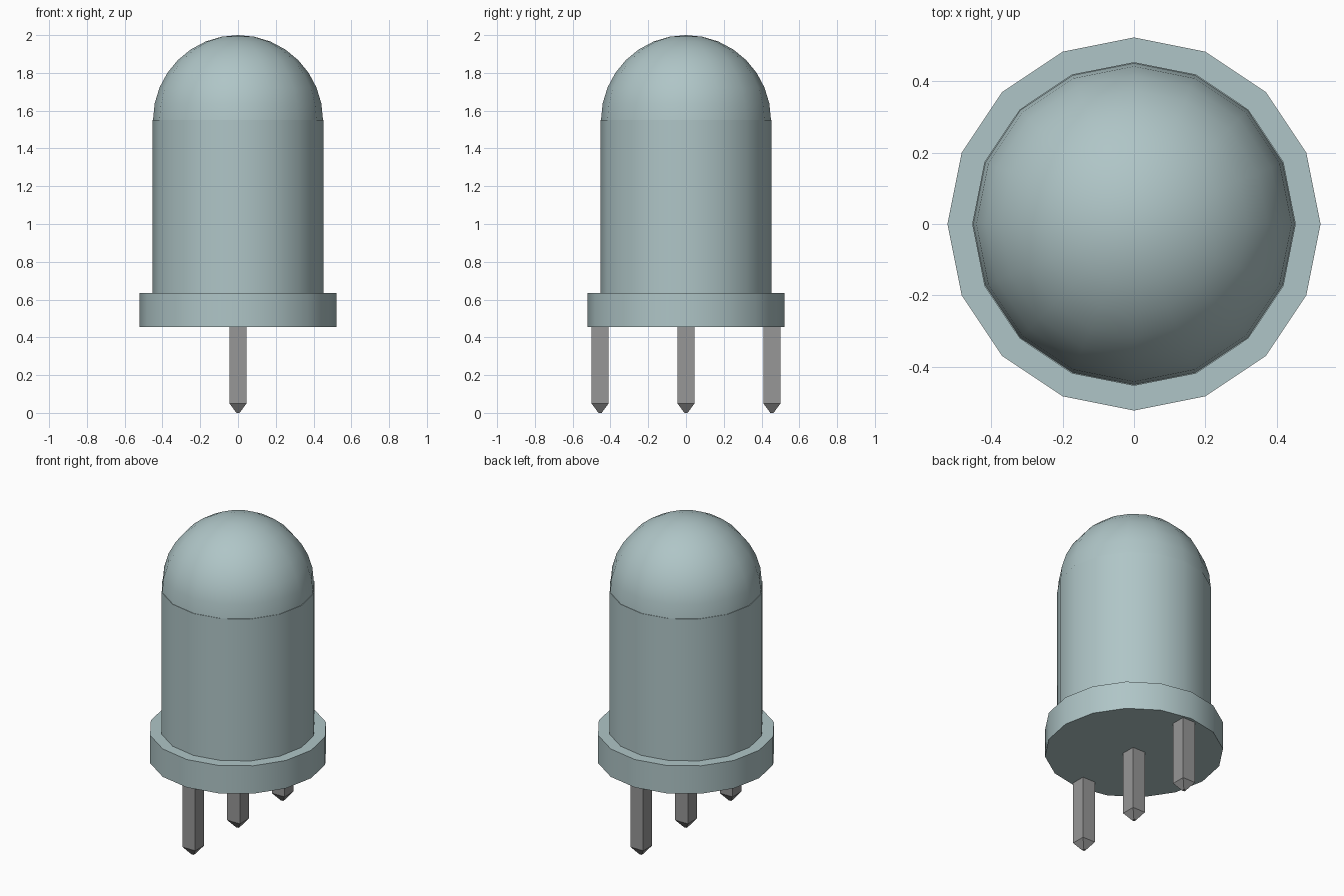
import bpy, bmesh, math

cube = bpy.data.objects.get("Cube")
if cube:
    bpy.data.objects.remove(cube, do_unlink=True)


def material(name, color):
    m = bpy.data.materials.new(name)
    m.use_nodes = True
    m.diffuse_color = (*color, 1)
    m.node_tree.nodes["Principled BSDF"].inputs["Base Color"].default_value = (*color, 1)
    return m


lens_mat = material("pale blue grey lens", (0.43, 0.56, 0.57))
pin_mat = material("grey metal", (0.31, 0.31, 0.31))


def lathe(name, profile, sides, mat, start=0.0, centre=(0, 0), smooth=True):
    """Stack rings of (radius, z); a zero radius closes in a point."""
    bm = bmesh.new()
    rings = []
    for r, z in profile:
        if r == 0:
            rings.append([bm.verts.new((0, 0, z))] * sides)
        else:
            rings.append([bm.verts.new((r * math.cos(start + 2 * math.pi * i / sides),
                                        r * math.sin(start + 2 * math.pi * i / sides), z))
                          for i in range(sides)])
    for a, b in zip(rings, rings[1:]):
        for i in range(sides):
            j = (i + 1) % sides
            bm.faces.new(list(dict.fromkeys((a[i], a[j], b[j], b[i]))))
    for ring in (rings[0], rings[-1]):
        if ring[0] is not ring[1]:
            bm.faces.new(ring)
    bmesh.ops.recalc_face_normals(bm, faces=bm.faces)
    mesh = bpy.data.meshes.new(name)
    bm.to_mesh(mesh)
    bm.free()
    mesh.materials.append(mat)
    obj = bpy.data.objects.new(name, mesh)
    obj.location = (*centre, 0)
    bpy.context.collection.objects.link(obj)
    if smooth:
        bpy.ops.object.select_all(action='DESELECT')
        obj.select_set(True)
        bpy.context.view_layer.objects.active = obj
        bpy.ops.object.shade_smooth_by_angle(angle=math.radians(35))
    return obj


# Lens: wide base flange, straight body, rounded dome
lathe("base_flange", [(0.522, 0.455), (0.522, 0.635)], 16, lens_mat)
lathe("lens_body", [(0.453, 0.635), (0.453, 1.55)], 16, lens_mat)
dome = [(0.45 * math.cos(a), 1.55 + 0.45 * math.sin(a))
        for a in (math.pi / 2 * k / 8 for k in range(8))]
lathe("lens_dome", dome + [(0, 2.0)], 16, lens_mat)

# Three square pins with tapered tips, in a row from front to back
for name, y in (("front_pin", -0.455), ("middle_pin", 0), ("back_pin", 0.455)):
    lathe(name, [(0.012, 0), (0.064, 0.05), (0.064, 0.46)], 4, pin_mat,
          start=math.pi / 4, centre=(0, y), smooth=False)
